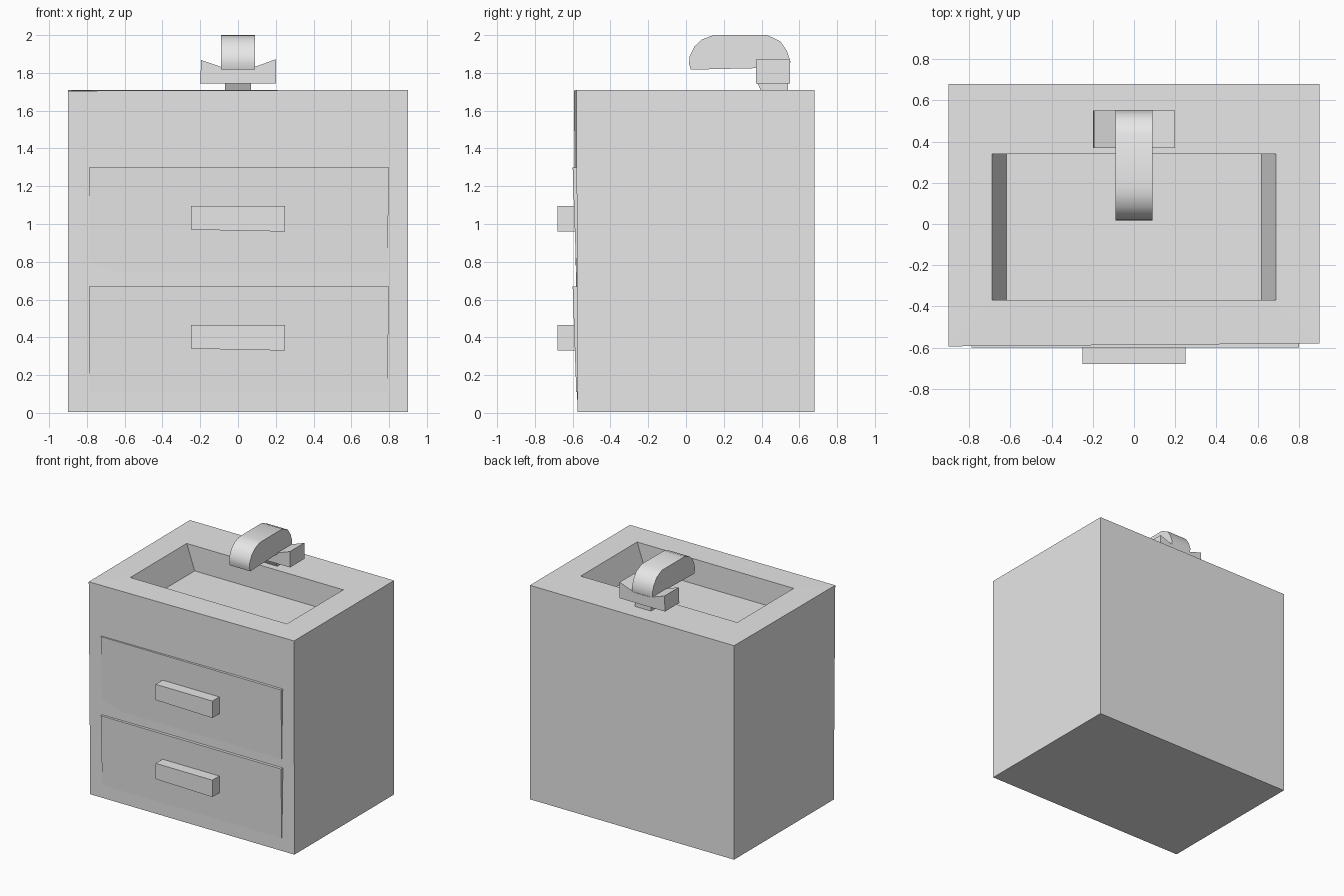
import bpy, bmesh

if "Cube" in bpy.data.objects:
    bpy.data.objects.remove(bpy.data.objects["Cube"])

gray = bpy.data.materials.new("plain_gray")
gray.diffuse_color = (0.8, 0.8, 0.8, 1)
gray.use_nodes = True
gray.node_tree.nodes["Principled BSDF"].inputs["Base Color"].default_value = gray.diffuse_color


def loft(name, rings):
    """Solid made of successive rings of points, capped at both ends."""
    bm = bmesh.new()
    loops = [[bm.verts.new(p) for p in r] for r in rings]
    n = len(loops[0])
    for a, b in zip(loops, loops[1:]):
        for i in range(n):
            j = (i + 1) % n
            bm.faces.new((a[i], a[j], b[j], b[i]))
    bm.faces.new(loops[0][::-1])
    bm.faces.new(loops[-1])
    bmesh.ops.recalc_face_normals(bm, faces=bm.faces)
    me = bpy.data.meshes.new(name)
    bm.to_mesh(me)
    bm.free()
    me.materials.append(gray)
    ob = bpy.data.objects.new(name, me)
    bpy.context.collection.objects.link(ob)
    return ob


def rect(x0, x1, y0, y1, z):
    return [(x0, y0, z), (x1, y0, z), (x1, y1, z), (x0, y1, z)]


# Cabinet with sunken basin whose side walls slope inwards
top = rect(-0.9, 0.9, -0.58, 0.68, 1.71)
top[0] = (-0.9, -0.594, 1.705)
loft("cabinet", [
    rect(-0.9, 0.9, -0.575, 0.68, 0.005),
    top,
    rect(-0.69, 0.69, -0.37, 0.34, 1.71),
    rect(-0.62, 0.62, -0.37, 0.34, 1.51),
])

# Two drawers: shallow wedge panel and bar handle each
for label, z in (("lower", 0.11), ("upper", 0.74)):
    loft(label + "_drawer_front", [
        rect(-0.79, 0.79, -0.581, -0.55, z),
        rect(-0.79, 0.80, -0.60, -0.55, z + 0.56),
    ])
    loft(label + "_drawer_handle", [
        [(-0.25, -0.68, z + 0.23), (0.25, -0.68, z + 0.22),
         (0.25, -0.57, z + 0.22), (-0.25, -0.57, z + 0.235)],
        rect(-0.25, 0.25, -0.68, -0.57, z + 0.355),
    ])

# Tap foot
loft("tap_foot", [rect(-0.07, 0.07, 0.40, 0.54, 1.70),
                  rect(-0.07, 0.07, 0.37, 0.54, 1.76)])

# Tap crossbar, flaring upwards at both ends
section = [(-0.2, 1.745), (0.2, 1.745), (0.2, 1.872), (0.07, 1.825),
           (-0.07, 1.825), (-0.195, 1.868)]
loft("tap_crossbar", [[(x, y, z) for x, z in section] for y in (0.37, 0.55)])

# Rounded spout
profile = [(0.025, 1.817), (0.016, 1.85), (0.02, 1.89), (0.045, 1.94),
           (0.085, 1.977), (0.14, 1.998), (0.18, 2.0), (0.43, 2.0),
           (0.50, 1.967), (0.535, 1.915), (0.553, 1.86), (0.545, 1.815),
           (0.37, 1.825)]
spout = loft("tap_spout", [[(x, y, z) for y, z in profile] for x in (-0.09, 0.09)])
bpy.context.view_layer.objects.active = spout
spout.select_set(True)
bpy.ops.object.shade_smooth_by_angle(angle=0.6)
